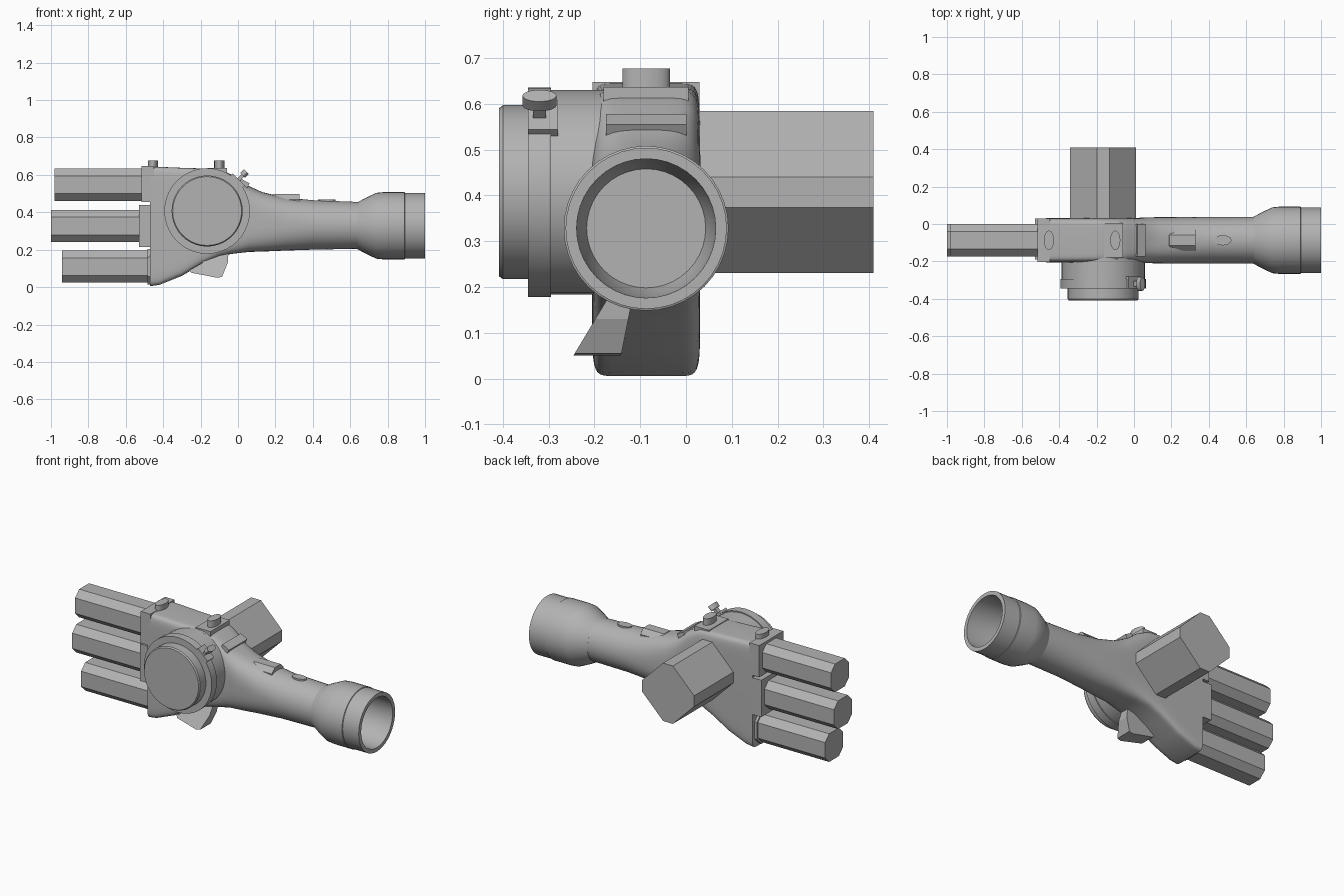
import bpy, bmesh, math
from mathutils import Vector, Matrix

cube = bpy.data.objects.get("Cube")
if cube:
    bpy.data.objects.remove(cube, do_unlink=True)

GREY = (0.45, 0.45, 0.45, 1)
mat = bpy.data.materials.new("plain grey")
mat.use_nodes = True
mat.diffuse_color = GREY
mat.node_tree.nodes["Principled BSDF"].inputs["Base Color"].default_value = GREY

MID = -0.087                      # centre plane of the casing
DIAL = Vector((-0.165, 0, 0.407))  # axis of the round cover


def finish(name, bm, smooth=None):
    bmesh.ops.recalc_face_normals(bm, faces=bm.faces)
    me = bpy.data.meshes.new(name)
    bm.to_mesh(me)
    bm.free()
    me.materials.append(mat)
    ob = bpy.data.objects.new(name, me)
    bpy.context.collection.objects.link(ob)
    if smooth:
        bpy.ops.object.select_all(action='DESELECT')
        ob.select_set(True)
        bpy.context.view_layer.objects.active = ob
        bpy.ops.object.shade_smooth_by_angle(angle=math.radians(smooth))
    return ob


def loft(name, rings, smooth=None):
    """Skin a list of equal point rings and cap both ends."""
    bm = bmesh.new()
    vs = [[bm.verts.new(p) for p in ring] for ring in rings]
    n = len(vs[0])
    for a, b in zip(vs, vs[1:]):
        for i in range(n):
            j = (i + 1) % n
            bm.faces.new((a[i], a[j], b[j], b[i]))
    bm.faces.new(vs[0])
    bm.faces.new(vs[-1])
    return finish(name, bm, smooth)


def box(name, lo, hi, matrix=None):
    ring = [(lo[0], lo[1]), (hi[0], lo[1]), (hi[0], hi[1]), (lo[0], hi[1])]
    rings = [[Vector((x, y, z)) for x, y in ring] for z in (lo[2], hi[2])]
    if matrix:
        rings = [[matrix @ p for p in r] for r in rings]
    return loft(name, rings)


def clipped_square(half, flat):
    """Eight-sided outline with axis-aligned flats of half-width flat."""
    h, f = half, flat
    return [(h, -f), (h, f), (f, h), (-f, h), (-h, f), (-h, -f), (-f, -h), (f, -h)]


def oval(rx, ry, n=24):
    return [(rx * math.cos(2 * math.pi * i / n), ry * math.sin(2 * math.pi * i / n))
            for i in range(n)]


# Casing: boxy on the right, blending into a round neck
def section(x, lo, hi, half, power, n=40):
    ring = []
    for i in range(n):
        t = 2 * math.pi * (i + 0.5) / n
        c, s = math.cos(t), math.sin(t)
        y = math.copysign(abs(c) ** (2 / power), c) * half
        z = math.copysign(abs(s) ** (2 / power), s) * (hi - lo) / 2
        ring.append((x, MID + y, (lo + hi) / 2 + z))
    return ring


stations = [
    (-0.47, 0.005, 0.645, 0.118, 12), (-0.42, 0.012, 0.643, 0.118, 12),
    (-0.3, 0.06, 0.638, 0.118, 11), (-0.2, 0.12, 0.635, 0.118, 10),
    (-0.1, 0.165, 0.63, 0.118, 8), (-0.03, 0.178, 0.6, 0.118, 6),
    (0.06, 0.188, 0.54, 0.122, 3.5), (0.13, 0.19, 0.508, 0.124, 3),
    (0.25, 0.195, 0.48, 0.125, 2.4), (0.4, 0.2, 0.465, 0.125, 2),
    (0.66, 0.205, 0.455, 0.125, 2)]
loft("casing", [section(*s) for s in stations], 35)

# Stepped end plates behind the pipes
box("upper_end_plate", (-0.515, -0.204, 0.455), (-0.45, 0.03, 0.648))
box("middle_end_plate", (-0.53, -0.19, 0.215), (-0.45, 0.03, 0.44))

# Three eight-sided pipes
for name, x0, x1, z in (("upper_pipe", -0.98, -0.5, 0.547),
                        ("middle_pipe", -1.0, -0.5, 0.327),
                        ("lower_pipe", -0.94, -0.45, 0.11)):
    outline = clipped_square(0.086, 0.047)
    loft(name, [[(x, MID + a, z + b) for a, b in outline] for x in (x0, x1)])
loft("lower_pipe_collar", [[(x, MID + a, 0.11 + b) for a, b in clipped_square(0.095, 0.052)]
                           for x in (-0.485, -0.45)])

# Large rear duct
loft("rear_duct", [[(DIAL.x + a, y, DIAL.z + b) for a, b in clipped_square(0.177, 0.033)]
                   for y in (-0.05, 0.41)])

# Round stepped cover on the front
loft("round_cover", [[(DIAL.x + a, y, DIAL.z + b) for a, b in oval(r, r, 40)]
                     for y, r in ((-0.12, 0.223), (-0.344, 0.223), (-0.345, 0.19),
                                  (-0.4, 0.19), (-0.408, 0.184))], 30)

# Flared hollow mouth on the left
mouth = [(0.64, 0.126), (0.68, 0.148), (0.74, 0.176), (0.78, 0.18), (0.89, 0.18),
         (0.892, 0.176), (1.0, 0.176), (1.0, 0.152), (0.82, 0.148), (0.76, 0.13)]
loft("flared_mouth", [[(x, MID + a, 0.328 + b) for a, b in oval(r, r, 40)]
                      for x, r in mouth], 30)

# Two oval nozzles on top
for name, x in (("right_nozzle", -0.455), ("left_nozzle", -0.1)):
    loft(name, [[(x + a, MID + b, z) for a, b in oval(0.027, 0.052)]
                for z in (0.6, 0.677)], 40)
box("nozzle_pad", (-0.16, -0.18, 0.59), (-0.06, 0.005, 0.637))

# Raised rib and bumps on the neck
tilt = Matrix.Translation((0.026, MID, 0.54)) @ Matrix.Rotation(math.radians(28), 4, 'Y')
box("cross_rib", (-0.025, -0.088, -0.04), (0.025, 0.088, 0.03), tilt)
loft("neck_slot", [[(x, MID + a, 0.44 + b) for a, b in clipped_square(s, s * 0.5)]
                   for x, s in ((0.17, 0.03), (0.19, 0.057), (0.33, 0.057))])
loft("neck_bump", [[(0.475 + a, MID + b, z) for a, b in oval(0.046, 0.027)]
                   for z in (0.43, 0.469)], 40)

# Clamp and thumb screw on the cover rim, set at 45 degrees
radial = Matrix.Translation(DIAL) @ Matrix.Rotation(math.radians(45), 4, 'Y')
box("clamp_block", (-0.045, -0.345, 0.19), (0.045, -0.28, 0.238), radial)
box("screw_stem", (-0.009, -0.334, 0.22), (0.009, -0.306, 0.275), radial)
loft("screw_head", [[radial @ Vector((a, -0.32 + b, z)) for a, b in oval(0.018, 0.037)]
                    for z in (0.268, 0.298)], 40)
band = []
for y, r in ((-0.345, 0.22), (-0.345, 0.229), (-0.295, 0.229), (-0.295, 0.22)):
    band.append([(DIAL.x + a, y, DIAL.z + b) for a, b in oval(r, r, 40)])
loft("cover_band", band, 30)

# Slanted spout under the casing
spout = [(-0.05, 0.2), (-0.055, 0.13), (-0.085, 0.055), (-0.11, 0.05),
         (-0.25, 0.077), (-0.26, 0.09), (-0.19, 0.13), (-0.17, 0.2)]
loft("under_spout", [[(x, y + (z - 0.06) * lean, z) for x, z in spout]
                     for y, lean in ((-0.24, 0.6), (-0.14, 0.2))])
